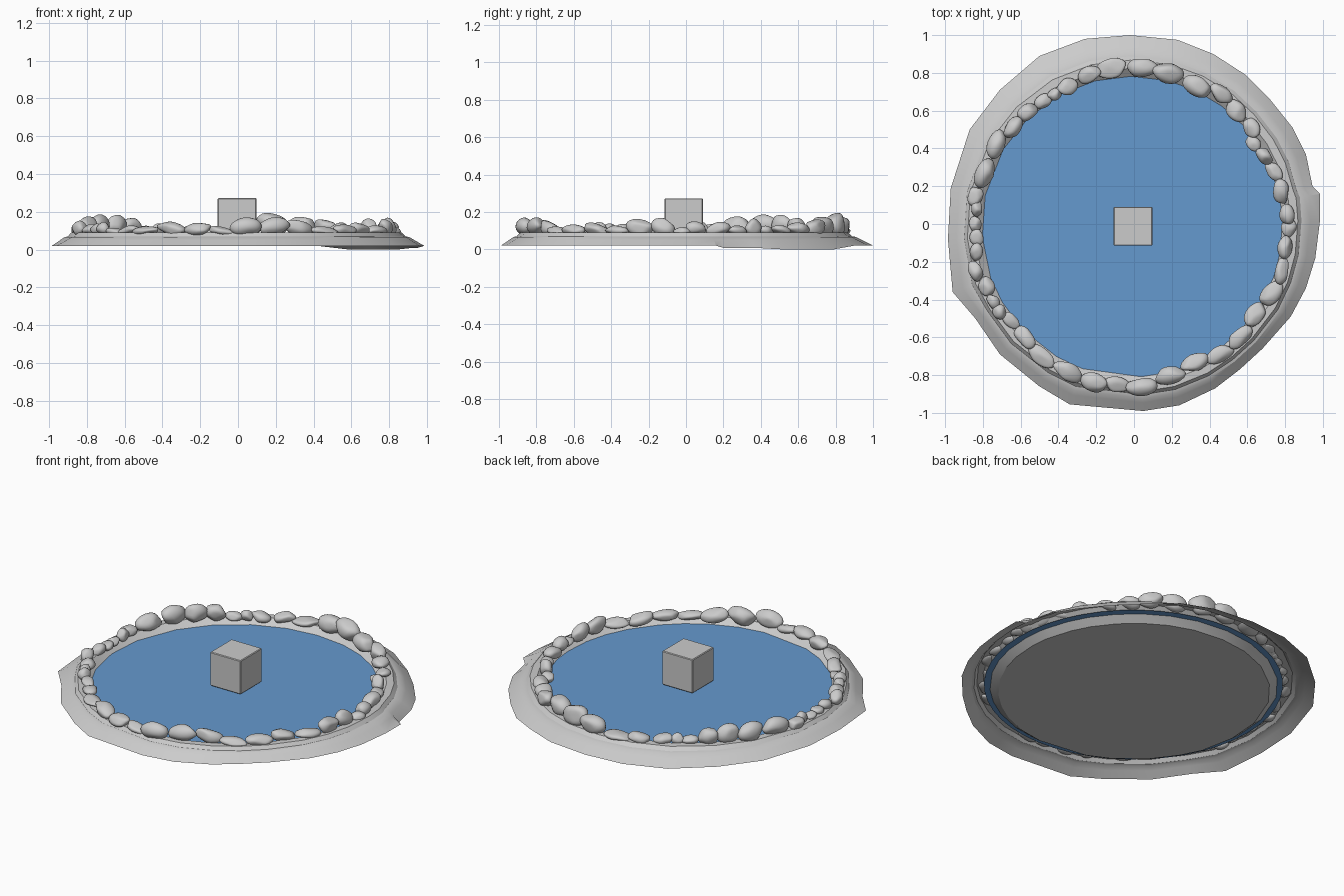
import bpy, bmesh, math, random
from mathutils import Vector, Matrix

if "Cube" in bpy.data.objects:
    bpy.data.objects.remove(bpy.data.objects["Cube"])

random.seed(4)
CX, CY = -0.01, -0.015          # centre of the pond opening


def make_object(name, bm, angle=None):
    mesh = bpy.data.meshes.new(name)
    bm.to_mesh(mesh)
    bm.free()
    ob = bpy.data.objects.new(name, mesh)
    bpy.context.collection.objects.link(ob)
    if angle:
        bpy.ops.object.select_all(action='DESELECT')
        ob.select_set(True)
        bpy.context.view_layer.objects.active = ob
        bpy.ops.object.shade_smooth_by_angle(angle=math.radians(angle))
    return ob


# Earth bank and basin: an irregular outline swept through concentric rings
outline = [(-.02, 1.0), (.23, .975), (.42, .9), (.59, .79), (.72, .66), (.84, .51),
           (.91, .37), (.945, .2), (.985, .16), (.985, .02), (.96, -.18), (.91, -.34),
           (.83, -.49), (.68, -.66), (.56, -.77), (.43, -.87), (.24, -.96), (.05, -.99),
           (-.34, -.955), (-.5, -.86), (-.71, -.69), (-.84, -.5), (-.96, -.36),
           (-.985, -.08), (-.97, .19), (-.87, .5), (-.71, .71), (-.5, .89), (-.26, .98)]
# (blend from the outline, base circle radius, height)
profile = [(1, .86, .02), (.62, .86, .05), (.42, .86, .066), (.3, .855, .07),
           (.22, .845, .09), (.1, .82, .091), (.04, .785, .055), (.03, .755, .03),
           (.1, .725, .022)]
bm = bmesh.new()
rings = []
for k, (t, base, z) in enumerate(profile):
    ring = []
    for x, y in outline:
        d = Vector((x - CX, y - CY))
        r = base + (d.length - base) * t
        p = d.normalized() * r
        # the bank sags to the ground along the back right
        dip = 0.02 if k == 0 and x > .55 and y > .19 else 0.0
        if k == 0 and x > .9 and .19 < y < .4:
            dip = .012
        ring.append(bm.verts.new((p.x + CX, p.y + CY, z - dip)))
    rings.append(ring)
n = len(outline)
for a, b in zip(rings, rings[1:]):
    for i in range(n):
        j = (i + 1) % n
        bm.faces.new((a[j], a[i], b[i], b[j]))
bm.faces.new(rings[-1][::-1])
make_object("pond_bank", bm, 25)

# Water surface, tucked into the basin wall
bm = bmesh.new()
bmesh.ops.create_circle(bm, cap_ends=True, segments=48, radius=.825,
                        matrix=Matrix.Translation((CX + .01, CY + .01, .057)))
water = make_object("water", bm)
blue = bpy.data.materials.new("water_blue")
blue.diffuse_color = (.13, .32, .62, 1)
blue.use_nodes = True
blue.node_tree.nodes["Principled BSDF"].inputs["Base Color"].default_value = blue.diffuse_color
water.data.materials.append(blue)

# Centre block with slightly eased edges
bm = bmesh.new()
bmesh.ops.create_cube(bm, size=1, matrix=Matrix.Translation((-.005, -.012, .17))
                      @ Matrix.Diagonal((.205, .205, .205, 1)))
bmesh.ops.bevel(bm, geom=bm.edges[:], offset=.004, segments=1, affect='EDGES')
make_object("centre_block", bm)

# Rim stones, clockwise from the back
spots = [(.05, .83), (.18, .80), (.34, .73), (.46, .69), (.54, .60), (.62, .51),
         (.63, .43), (.69, .36), (.74, .28), (.78, .17), (.81, .05), (.82, -.02),
         (.80, -.12), (.78, -.25), (.725, -.37), (.64, -.48), (.56, -.60),
         (.455, -.69), (.32, -.735), (.19, -.80), (.04, -.86), (-.09, -.85),
         (-.21, -.84), (-.35, -.78), (-.49, -.70), (-.58, -.60), (-.65, -.51),
         (-.71, -.465), (-.745, -.41), (-.78, -.33), (-.84, -.25), (-.835, -.15),
         (-.83, -.07), (-.84, 0), (-.83, .08), (-.84, .15), (-.79, .27),
         (-.73, .42), (-.64, .51), (-.565, .59), (-.48, .65), (-.42, .685),
         (-.355, .725), (-.24, .79), (-.12, .825)]
# top heights of the stones that stand out; the rest stay low
tall = {0: .17, 1: .19, 2: .175, 3: .16, 7: .16, 12: .165, 13: .16, 18: .155, 19: .165,
        20: .165, 30: .15, 36: .17, 37: .18, 38: .18, 39: .165}


def stone(index, x, y, length, angle, top):
    bm = bmesh.new()
    bmesh.ops.create_icosphere(bm, subdivisions=3, radius=1)
    # random flats chip the ball into a rounded pebble
    for _ in range(9):
        d = Vector([random.gauss(0, 1) for _ in range(3)]).normalized()
        cut = random.uniform(.68, .9)
        for v in bm.verts:
            over = v.co.dot(d) - cut
            if over > 0:
                v.co -= d * over * .85
    bmesh.ops.smooth_vert(bm, verts=bm.verts[:], factor=.5,
                          use_axis_x=True, use_axis_y=True, use_axis_z=True)
    bottom = .075
    width = min(.052, .022 + length * .32) * random.uniform(.9, 1.15)
    half = (top - bottom) / 2
    bm.transform(Matrix.Translation((x, y, bottom + half))
                 @ Matrix.Rotation(angle + random.uniform(-.2, .2), 4, 'Z')
                 @ Matrix.Rotation(random.uniform(-.25, .25), 4, 'Y')
                 @ Matrix.Diagonal((length, width, half * 1.15, 1)))
    make_object(f"rim_stone_{index + 1:02d}", bm, 60)


for i, (x, y) in enumerate(spots):
    p = Vector((x, y))
    before = Vector(spots[i - 1])
    after = Vector(spots[(i + 1) % len(spots)])
    length = ((p - before).length + (after - p).length) / 4 * 1.2
    t = after - before
    stone(i, x, y, length, math.atan2(t.y, t.x),
          tall.get(i, random.uniform(.115, .145)))
